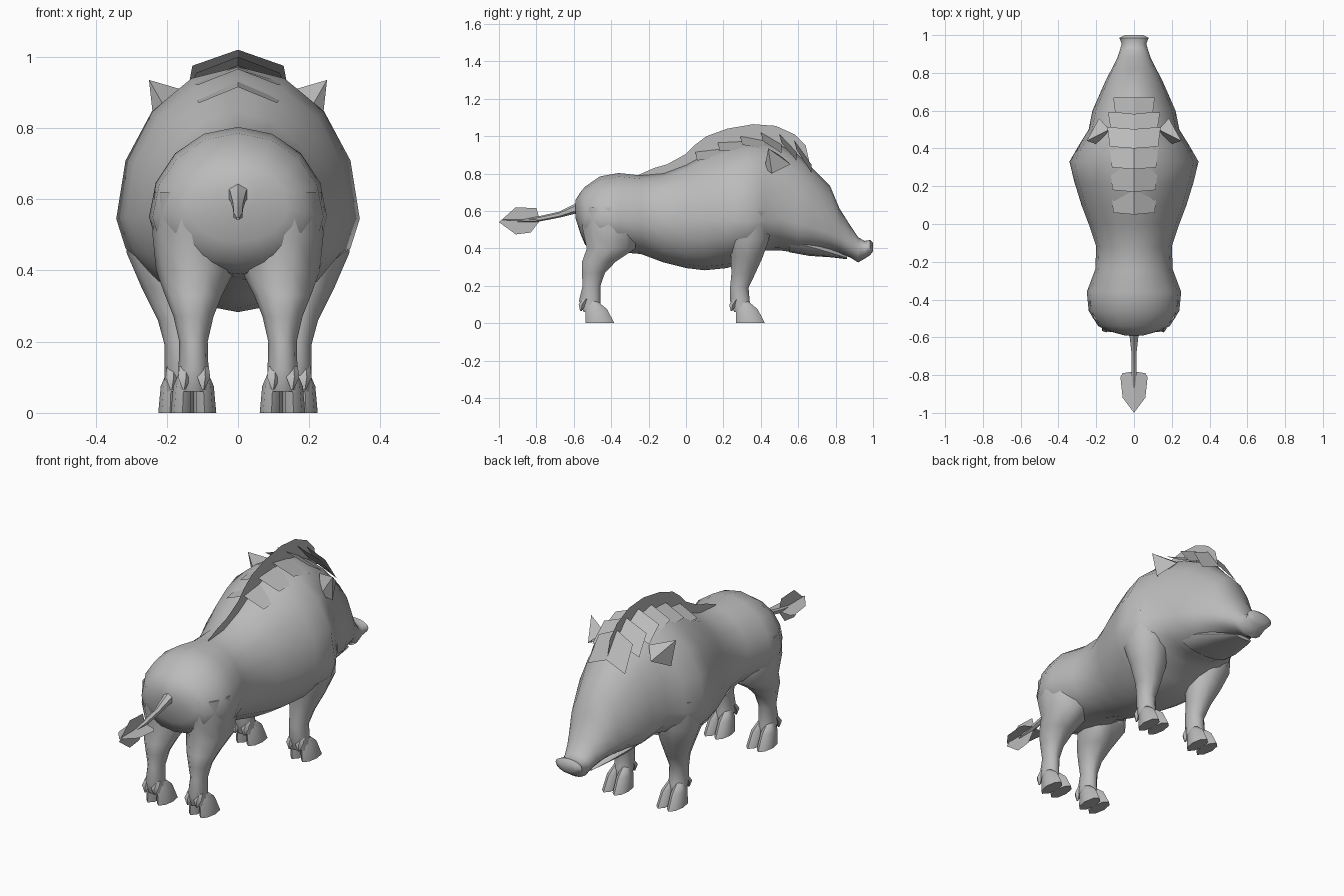
import bpy, bmesh, math
from mathutils import Vector

cube = bpy.data.objects.get("Cube")
if cube:
    bpy.data.objects.remove(cube, do_unlink=True)

grey = bpy.data.materials.new("plain_grey")
grey.use_nodes = True
COLOUR = (0.5, 0.5, 0.5, 1)
grey.diffuse_color = COLOUR
grey.node_tree.nodes["Principled BSDF"].inputs["Base Color"].default_value = COLOUR


def add_object(name, bm, smooth=True):
    mesh = bpy.data.meshes.new(name)
    bm.to_mesh(mesh)
    bm.free()
    mesh.materials.append(grey)
    ob = bpy.data.objects.new(name, mesh)
    bpy.context.collection.objects.link(ob)
    if smooth:
        bpy.ops.object.select_all(action='DESELECT')
        ob.select_set(True)
        bpy.context.view_layer.objects.active = ob
        bpy.ops.object.shade_smooth_by_angle(angle=math.radians(50))
    return ob


def loft(name, rings):
    """Skin a closed tube through rings of points and cap both ends."""
    bm = bmesh.new()
    loops = [[bm.verts.new(p) for p in ring] for ring in rings]
    for a, b in zip(loops, loops[1:]):
        for i in range(len(a)):
            j = (i + 1) % len(a)
            bm.faces.new((a[i], a[j], b[j], b[i]))
    bm.faces.new(loops[0])
    bm.faces.new(loops[-1])
    bmesh.ops.recalc_face_normals(bm, faces=bm.faces)
    return add_object(name, bm)


def sheet(name, points, faces=None):
    bm = bmesh.new()
    vs = [bm.verts.new(p) for p in points]
    for f in faces or [range(len(vs))]:
        bm.faces.new([vs[i] for i in f])
    return add_object(name, bm, False)


def upright_ring(y, top, bottom, half, mid, sides=16):
    """Egg-shaped cross-section, widest at height mid."""
    ring = []
    for i in range(sides):
        a = math.tau * i / sides
        c = math.cos(a)
        ring.append((half * math.sin(a), y, mid + c * (top - mid if c > 0 else mid - bottom)))
    return ring


def flat_ring(z, x, y, rx, ry, sides=10):
    return [(x + rx * math.cos(math.tau * i / sides),
             y + ry * math.sin(math.tau * i / sides), z) for i in range(sides)]


# Body and head: y, top, bottom, half width, widest height
BODY = [(-.59, .66, .56, .05, .61), (-.565, .70, .48, .14, .58), (-.54, .73, .42, .19, .56),
        (-.46, .785, .39, .24, .55), (-.36, .803, .38, .25, .55), (-.24, .79, .37, .205, .55),
        (-.12, .80, .325, .2, .55), (0, .845, .295, .24, .55), (.1, .9, .283, .278, .55),
        (.22, .945, .295, .315, .55), (.33, .972, .33, .342, .545), (.42, .972, .39, .29, .55),
        (.5, .955, .39, .24, .56), (.6, .9, .375, .22, .53), (.68, .825, .385, .185, .51),
        (.77, .735, .385, .145, .48), (.82, .615, .375, .118, .46), (.88, .52, .35, .088, .425),
        (.92, .46, .325, .075, .4), (.955, .44, .345, .065, .395), (.985, .445, .365, .078, .41),
        (1, .43, .385, .05, .41)]
loft("body_and_head", [upright_ring(*s) for s in BODY])

# Lower jaw
loft("lower_jaw", [upright_ring(*s, sides=12) for s in (
    (.55, .5, .38, .15, .43), (.66, .45, .36, .135, .41),
    (.78, .4, .352, .09, .375), (.86, .36, .342, .05, .35))])

# Legs: z, x, y, x radius, y radius
FORE = [(.6, .2, .33, .12, .13), (.45, .2, .335, .113, .115), (.35, .18, .325, .09, .088),
        (.26, .165, .305, .06, .066), (.19, .16, .285, .046, .052),
        (.12, .16, .288, .046, .055), (.06, .16, .305, .048, .05)]
HIND = [(.62, .12, -.41, .115, .15), (.5, .125, -.41, .115, .15), (.4, .12, -.4, .11, .137),
        (.33, .125, -.465, .08, .095), (.27, .125, -.495, .056, .065),
        (.2, .125, -.505, .04, .05), (.12, .125, -.515, .042, .06), (.06, .125, -.5, .045, .05)]

for side, s in (("left", 1), ("right", -1)):
    for pair, rings, toe_y in (("front", FORE, .345), ("hind", HIND, -.46)):
        loft(f"{pair}_leg_{side}", [flat_ring(z, s * x, y, rx, ry) for z, x, y, rx, ry in rings])
        x0, y0 = rings[-1][1], rings[-1][2]
        for k, where in ((-1, "inner"), (1, "outer")):
            # Cloven hoof half
            loft(f"{pair}_hoof_{where}_{side}", [
                flat_ring(z, s * (x0 + k * dx), y, rx, ry, 8) for z, dx, y, rx, ry in (
                    (.115, .022, y0, .018, .03), (.075, .028, toe_y - .02, .029, .058),
                    (0, .031, toe_y, .033, .077))])
            # Dewclaw behind the hoof
            loft(f"{pair}_dewclaw_{where}_{side}", [
                flat_ring(z, s * (x0 + k * .027), y0 + dy, r, r, 5) for z, dy, r in (
                    (.13, -.035, .016), (.1, -.055, .02), (.065, -.062, .004))])

    # Ear: hollow-fronted pyramid leaning out and back
    ear = [(.13, .5, .9), (.235, .46, .80), (.185, .56, .85), (.19, .42, .83), (.25, .44, .935)]
    sheet(f"ear_{side}", [(s * x, y, z) for x, y, z in ear],
          [(0, 2, 4), (2, 1, 4), (1, 3, 4), (3, 0, 4)])

# Upright bristle crest along the spine
CREST = [(-.26, .79), (-.17, .83), (-.1, .85), (0, .905), (.05, .955), (.11, 1), (.22, 1.04),
         (.36, 1.064), (.48, 1.055), (.58, 1.01), (.64, .95), (.66, .86)]
n = len(CREST)
sheet("spine_crest", [(0, y, z) for y, z in CREST] +
      [(0, y, min(z, .93) - .08) for y, z in CREST],
      [(i, i + 1, n + i + 1, n + i) for i in range(n - 1)])

# Overlapping folded mane tufts: rear y and z, front y and z, half width
TUFTS = [(.05, .915, .18, .93, .11), (.17, .965, .31, .972, .115), (.29, 1, .42, .975, .117),
         (.4, 1.02, .51, .955, .128), (.5, 1.01, .59, .915, .125), (.58, .975, .67, .85, .1)]
for i, (yr, zr, yf, zf, w) in enumerate(TUFTS):
    sheet(f"mane_tuft_{i + 1}",
          [(-w, yr + .01, zr - .045), (0, yr, zr), (w, yr + .01, zr - .045),
           (w * 1.1, yf, zf - .045), (0, yf, zf), (-w * 1.1, yf, zf - .045)],
          [(0, 1, 4, 5), (1, 2, 3, 4)])

# Tail and its crossed tuft sheets
loft("tail", [upright_ring(y, z + r, z - r, r, z, 6) for y, z, r in (
    (-.55, .625, .045), (-.6, .61, .026), (-.68, .58, .016), (-.8, .555, .014), (-.9, .545, .004))])
sheet("tail_tuft_upright", [(0, y, z) for y, z in (
    (-.78, .55), (-.8, .615), (-.91, .62), (-1, .54), (-.91, .475), (-.83, .485))])
sheet("tail_tuft_level",
      [(x, y, .555 - abs(x) * .15) for x, y in (
          (0, -.78), (.06, -.79), (.072, -.81), (.06, -.92), (0, -1),
          (-.06, -.92), (-.072, -.81), (-.06, -.79))],
      [(0, 1, 2, 3, 4), (0, 4, 5, 6, 7)])
